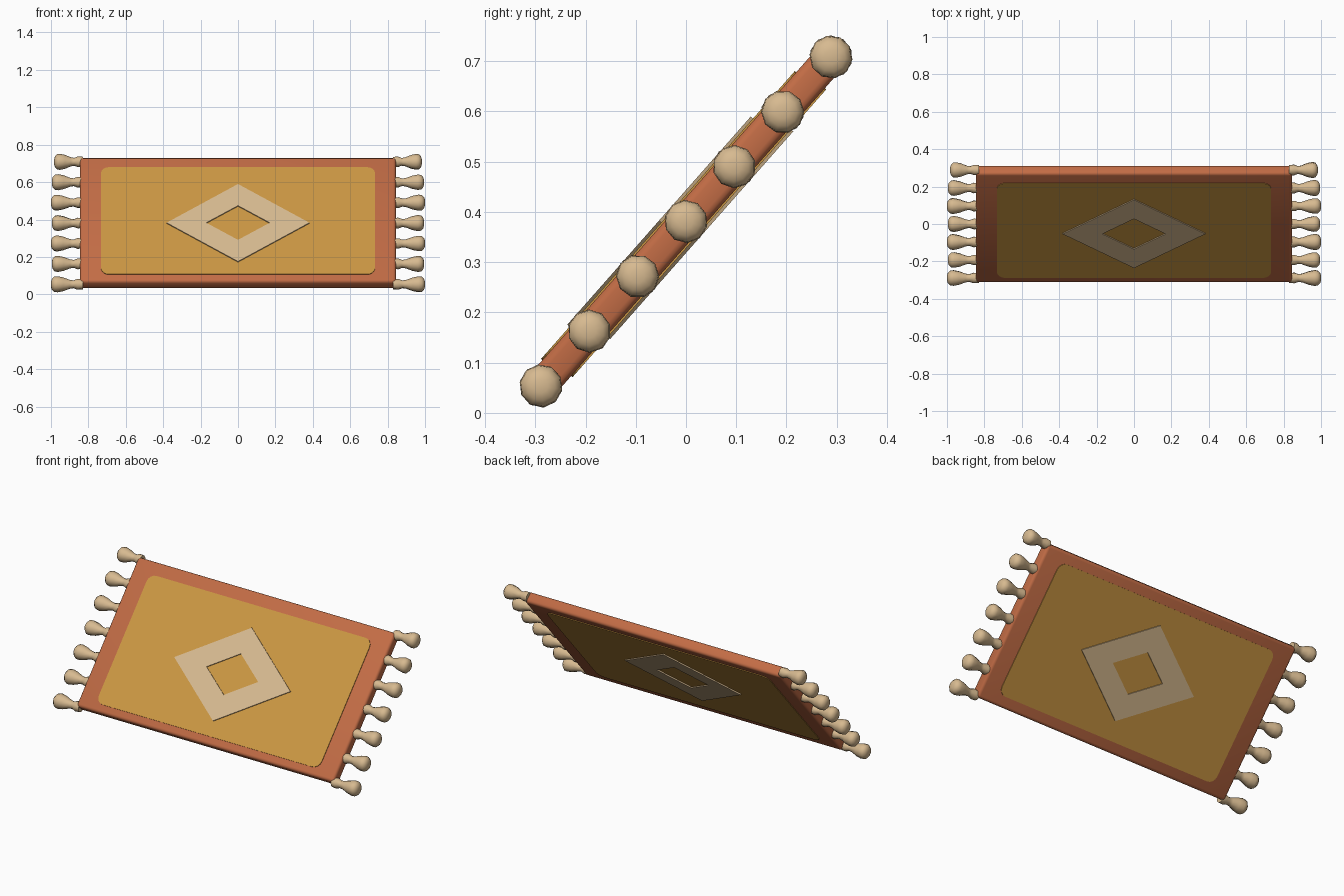
import bpy, bmesh, math, random
from mathutils import Matrix, Vector

random.seed(4)
cube = bpy.data.objects.get("Cube")
if cube:
    bpy.data.objects.remove(cube, do_unlink=True)

# The rug is modelled lying flat, then tilted up from its front edge
TILT = Matrix.Translation((0, 0, 0.381)) @ Matrix.Rotation(math.radians(48.6), 4, "X")


def material(name, rgb):
    m = bpy.data.materials.new(name)
    m.use_nodes = True
    m.diffuse_color = (*rgb, 1)
    shader = next(n for n in m.node_tree.nodes if n.type == "BSDF_PRINCIPLED")
    shader.inputs["Base Color"].default_value = (*rgb, 1)
    return m


terracotta = material("terracotta", (0.54, 0.15, 0.06))
gold = material("gold", (0.60, 0.31, 0.056))
cream = material("cream", (0.68, 0.49, 0.28))


def make_object(name, bm, mat, smooth=True):
    bmesh.ops.recalc_face_normals(bm, faces=bm.faces)
    mesh = bpy.data.meshes.new(name)
    bm.to_mesh(mesh)
    bm.free()
    mesh.materials.append(mat)
    ob = bpy.data.objects.new(name, mesh)
    bpy.context.collection.objects.link(ob)
    ob.matrix_world = TILT
    if smooth:
        bpy.ops.object.select_all(action="DESELECT")
        ob.select_set(True)
        bpy.context.view_layer.objects.active = ob
        bpy.ops.object.shade_smooth_by_angle(angle=math.radians(40))
    return ob


def box(size, center=(0, 0, 0)):
    bm = bmesh.new()
    bmesh.ops.create_cube(bm, size=1)
    bmesh.ops.scale(bm, vec=size, verts=bm.verts)
    bmesh.ops.translate(bm, vec=center, verts=bm.verts)
    return bm


# Border slab with softly rounded edges
bm = box((1.69, 0.886, 0.064))
bmesh.ops.bevel(bm, geom=bm.edges[:], offset=0.016, segments=3, profile=0.5, affect="EDGES")
make_object("rug_border", bm, terracotta)


def field_panel(name, z, shift):
    bm = box((1.466, 0.764, 0.008), (0, shift, z))
    upright = [e for e in bm.edges
               if abs(e.verts[0].co.z - e.verts[1].co.z) > 0.004]
    bmesh.ops.bevel(bm, geom=upright, offset=0.045, segments=4, profile=0.5, affect="EDGES")
    make_object(name, bm, gold, smooth=False)


def diamond_ring(name, z, shift):
    bm = bmesh.new()

    def loop(rx, ry):
        return [bm.verts.new((x * rx, y * ry + shift, z - 0.004))
                for x, y in ((1, 0), (0, 1), (-1, 0), (0, -1))]

    outer, inner = loop(0.382, 0.276), loop(0.17, 0.122)
    for i in range(4):
        j = (i + 1) % 4
        bm.faces.new((outer[i], outer[j], inner[j], inner[i]))
    top = bmesh.ops.extrude_face_region(bm, geom=bm.faces[:])["geom"]
    bmesh.ops.translate(bm, vec=(0, 0, 0.008),
                        verts=[v for v in top if isinstance(v, bmesh.types.BMVert)])
    make_object(name, bm, cream, smooth=False)


# Field and diamond on both faces
for side, sign, panel_shift, diamond_shift in (("front", 1, -0.014, -0.034),
                                               ("back", -1, 0, 0)):
    field_panel("field_panel_" + side, sign * 0.0315, panel_shift)
    diamond_ring("diamond_" + side, sign * 0.0375, diamond_shift)

# Tassels: collar, pinched neck and flared, rounded tip
PROFILE = ((0.83, 0.027), (0.858, 0.029), (0.88, 0.021), (0.90, 0.024), (0.935, 0.037),
           (0.965, 0.043), (0.983, 0.041), (0.995, 0.029), (1.0, 0.014))
SIDES = 10


def tassel(name, side, y, length):
    bm = bmesh.new()
    turn = random.uniform(0, 1)
    rings = []
    for x, r in PROFILE:
        reach = 0.83 + (x - 0.83) * length
        ring = []
        for k in range(SIDES):
            a = math.tau * k / SIDES + turn
            ring.append(bm.verts.new((side * reach, y + r * math.cos(a), r * math.sin(a))))
        rings.append(ring)
    for a, b in zip(rings, rings[1:]):
        for k in range(SIDES):
            n = (k + 1) % SIDES
            bm.faces.new((a[k], a[n], b[n], b[k]))
    bm.faces.new(rings[0])
    bm.faces.new(rings[-1])
    make_object(name, bm, cream)


for label, side in (("left", 1), ("right", -1)):
    for i in range(7):
        length = 0.9 if i == 6 else 1 - 0.03 * (i % 2)
        tassel(f"tassel_{label}_{i + 1}", side, (i - 3) * 0.1455, length)
